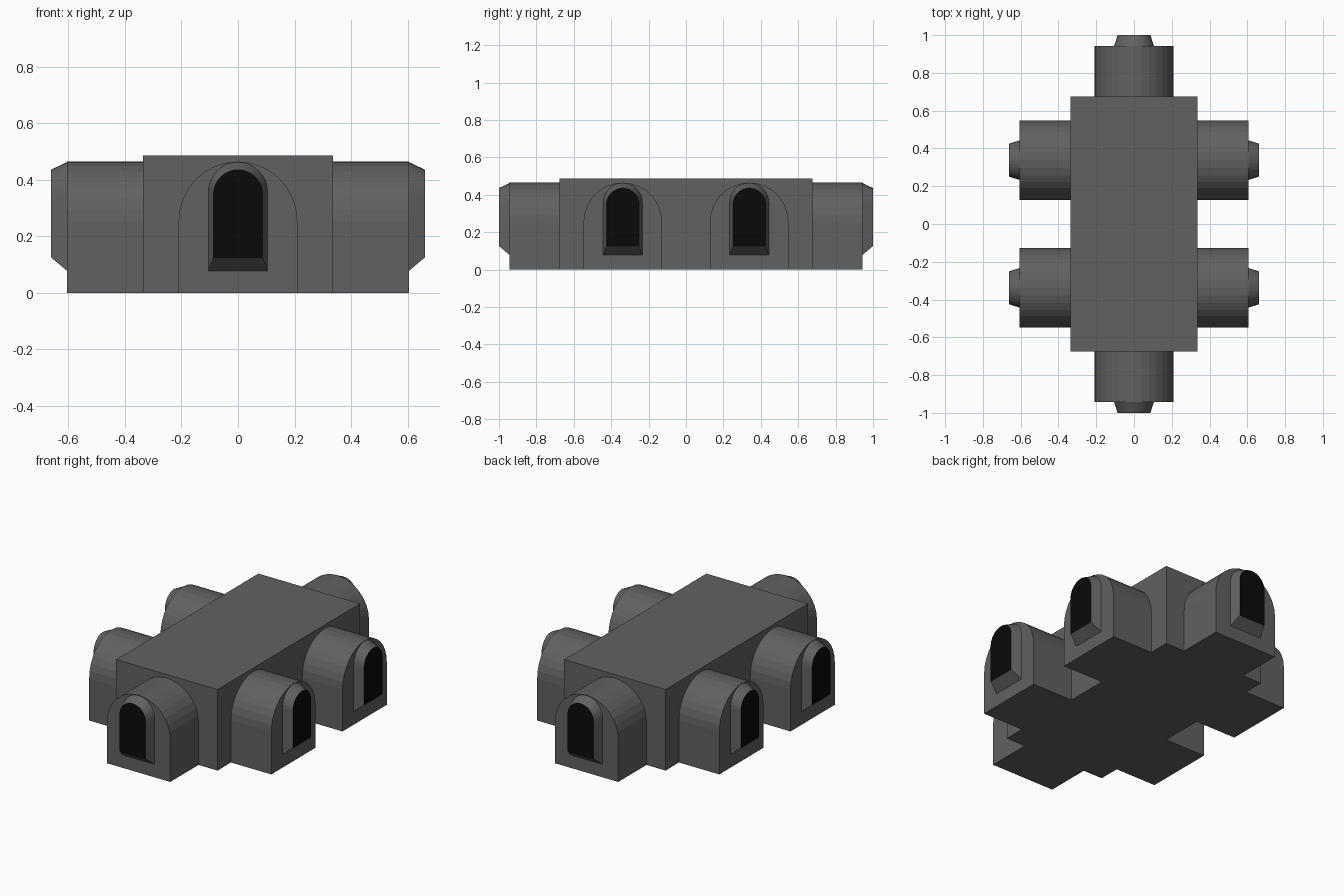
import bpy, bmesh
from math import pi, sin, cos
from mathutils import Matrix

if "Cube" in bpy.data.objects:
    bpy.data.objects.remove(bpy.data.objects["Cube"])


def material(name, v):
    m = bpy.data.materials.new(name)
    m.diffuse_color = (v, v, v, 1)
    m.use_nodes = True
    m.node_tree.nodes["Principled BSDF"].inputs["Base Color"].default_value = m.diffuse_color
    return m


GREY, BLACK = material("dark_grey", 0.12), material("black", 0.003)


def arch(half_w, bottom, top, steps=16):
    """Round-topped outline as (across, z) points."""
    r = half_w
    return [(-r, bottom), (r, bottom)] + [
        (r * cos(pi * i / steps), top - r + r * sin(pi * i / steps))
        for i in range(steps + 1)]


def make_object(name, bm, mat):
    bmesh.ops.recalc_face_normals(bm, faces=bm.faces)
    me = bpy.data.meshes.new(name)
    bm.to_mesh(me)
    bm.free()
    me.materials.append(mat)
    ob = bpy.data.objects.new(name, me)
    bpy.context.collection.objects.link(ob)
    return ob


def loft(name, near, d0, far, d1, place):
    """Solid between two outlines at distances d0 and d1 along -y."""
    bm = bmesh.new()
    a = [bm.verts.new((x, -d0, z)) for x, z in near]
    b = [bm.verts.new((x, -d1, z)) for x, z in far]
    n = len(a)
    for i in range(n):
        j = (i + 1) % n
        bm.faces.new((a[i], a[j], b[j], b[i]))
    bm.faces.new(a)
    end = bm.faces.new(b)
    bm.transform(place)
    ob = make_object(name, bm, GREY)
    # the far end can be recoloured by the caller
    return ob, n + 1


# main hall block
bm = bmesh.new()
bmesh.ops.create_cube(bm, size=1, matrix=Matrix.Translation((0, 0, 0.2435))
                      @ Matrix.Diagonal((0.674, 1.35, 0.487, 1)))
make_object("main_block", bm, GREY)


def bay(name, angle, offset, wall):
    """Vaulted bay with a tapered window frame and black pane."""
    place = Matrix.Translation(offset) @ Matrix.Rotation(angle, 4, 'Z')
    body = arch(0.21, 0, 0.465)
    loft(name + "_vault", body, wall, body, wall + 0.268, place)
    ob, end = loft(name + "_window", arch(0.105, 0.078, 0.463), wall + 0.268,
                   arch(0.087, 0.126, 0.436), wall + 0.325, place)
    ob.data.materials.append(BLACK)
    ob.data.polygons[end].material_index = 1


# end bays
bay("front_bay", 0, (0, 0, 0), 0.675)
bay("back_bay", pi, (0, 0, 0), 0.675)
# two bays on each long side
for label, y in (("front", -0.338), ("back", 0.338)):
    bay("right_" + label + "_bay", pi / 2, (0, y, 0), 0.337)
    bay("left_" + label + "_bay", -pi / 2, (0, y, 0), 0.337)
